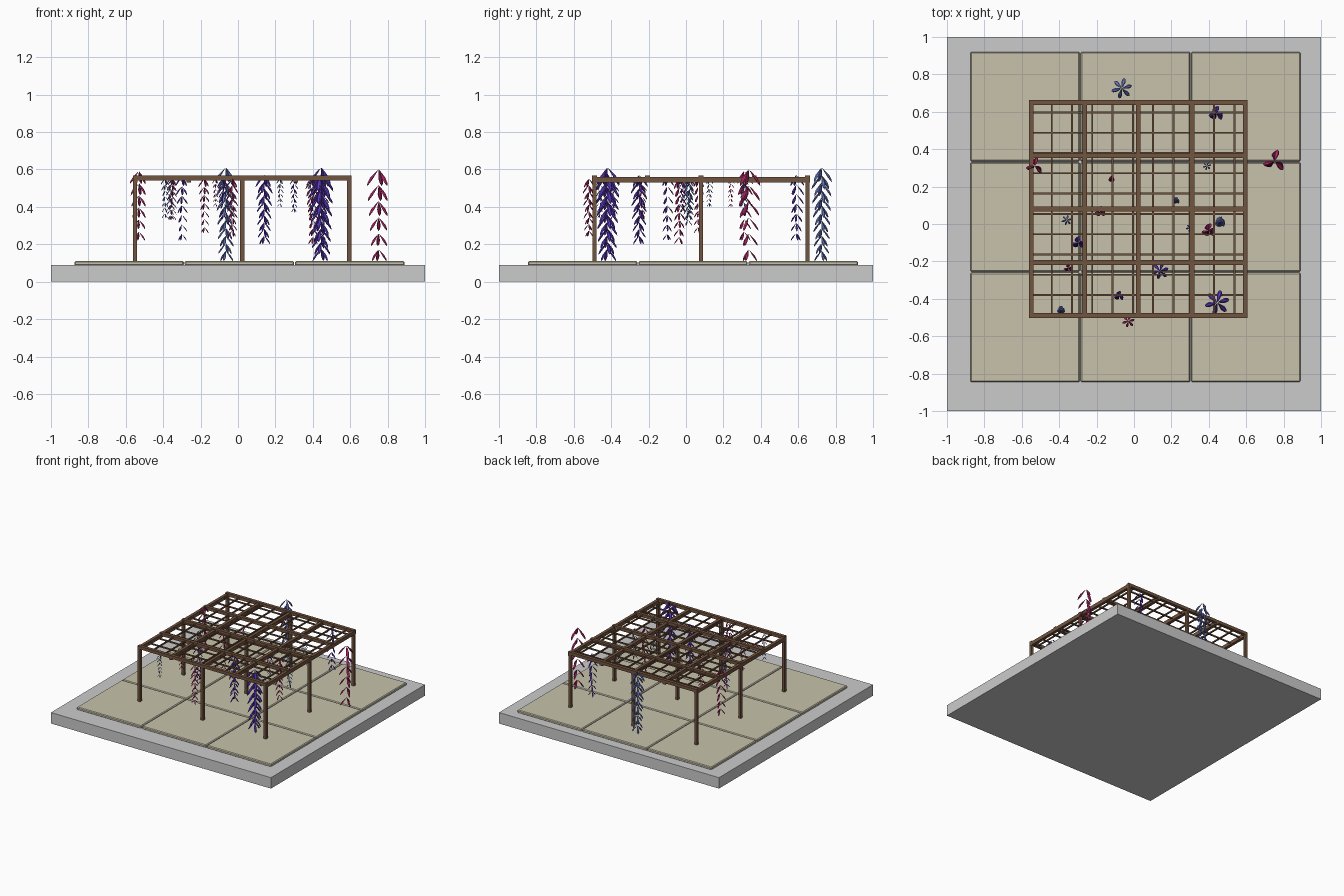
import bpy, bmesh, math
from mathutils import Vector, Matrix

if "Cube" in bpy.data.objects:
    bpy.data.objects.remove(bpy.data.objects["Cube"])


def material(name, rgb):
    m = bpy.data.materials.new(name)
    m.diffuse_color = (*rgb, 1)
    m.use_nodes = True
    m.node_tree.nodes["Principled BSDF"].inputs["Base Color"].default_value = m.diffuse_color
    return m


STONE = material("stone", (0.57, 0.54, 0.41))
WOOD = material("wood", (0.17, 0.09, 0.05))
PINK = material("pink", (0.60, 0.03, 0.20))
VIOLET = material("violet", (0.13, 0.05, 0.62))
BLUE = material("blue", (0.17, 0.23, 0.65))


def finish(name, bm, mat=None):
    me = bpy.data.meshes.new(name)
    bmesh.ops.recalc_face_normals(bm, faces=bm.faces)
    bm.to_mesh(me)
    bm.free()
    ob = bpy.data.objects.new(name, me)
    bpy.context.collection.objects.link(ob)
    if mat:
        me.materials.append(mat)
    return ob


def boxes(name, items, mat=None):
    """items: (x0, x1, y0, y1, z0, z1)"""
    bm = bmesh.new()
    for x0, x1, y0, y1, z0, z1 in items:
        mid = Matrix.Translation(((x0 + x1) / 2, (y0 + y1) / 2, (z0 + z1) / 2))
        bmesh.ops.create_cube(bm, size=1, matrix=mid @ Matrix.Diagonal((x1 - x0, y1 - y0, z1 - z0, 1)))
    return finish(name, bm, mat)


# Ground slab and 3 x 3 paving
boxes("ground_slab", [(-1, 1, -1, 1, 0, 0.09)])
tiles = []
for i in range(3):
    for j in range(3):
        x, y = -0.875 + 0.59 * i, -0.845 + 0.59 * j
        tiles.append((x, x + 0.585, y, y + 0.585, 0.085, 0.11))
paving = boxes("paving_tiles", tiles, STONE)
bev = paving.modifiers.new("bevel", 'BEVEL')
bev.width, bev.segments = 0.006, 1

# Pergola posts
X0, X1, Y0, Y1 = -0.55, 0.595, -0.49, 0.65
CX, CY = (X0 + X1) / 2, (Y0 + Y1) / 2
h = 0.011
boxes("posts", [(x - h, x + h, y - h, y + h, 0.10, 0.55)
                for x in (X0, CX, X1) for y in (Y0, CY, Y1)], WOOD)

# Main beams, crossing in two layers
xs = [X0 + (X1 - X0) * i / 4 for i in range(5)]
ys = [Y0 + (Y1 - Y0) * i / 4 for i in range(5)]
boxes("cross_beams", [(X0 - 0.012, X1 + 0.012, y - 0.013, y + 0.013, 0.542, 0.567) for y in ys], WOOD)
boxes("long_beams", [(x - 0.012, x + 0.012, Y0 - 0.012, Y1 + 0.012, 0.53, 0.56) for x in xs], WOOD)

# Fine lattice
t = 0.005
boxes("lattice_bars_y", [(x - t, x + t, Y0, Y1, 0.547, 0.557)
                         for x in [-0.44 + 0.1085 * i for i in range(10)]], WOOD)
boxes("lattice_bars_x", [(X0, X1, y - t, y + t, 0.541, 0.551)
                         for y in [-0.38 + 0.1085 * i for i in range(10)]], WOOD)


def petal(bm, origin, angle, size):
    """Drooping teardrop petal, pointed at both ends"""
    prof = [(0.25, 0.28, 0.08), (0.6, 0.72, 0.17), (0.85, 1.1, 0.12)]
    rot = Matrix.Rotation(angle, 3, 'Z')

    def place(v):
        return bm.verts.new(origin + rot @ (Vector(v) * size))
    start, tip = place((0.02, 0, 0)), place((0.95, 0, -1.3))
    rings = []
    for r, d, w in prof:
        rings.append([place((r + 0.4 * w * math.sin(a) * 1.2, w * 1.1 * math.cos(a), -d + 0.4 * w * math.sin(a)))
                      for a in [k * math.pi / 3 for k in range(6)]])
    for k in range(6):
        n = (k + 1) % 6
        bm.faces.new((start, rings[0][k], rings[0][n]))
        for a, b in zip(rings, rings[1:]):
            bm.faces.new((a[k], b[k], b[n], a[n]))
        bm.faces.new((rings[-1][k], tip, rings[-1][n]))


def cluster(name, x, y, top, bottom, radius, rows, mat, turn=60):
    """Whorls of three petals stacked down a hanging raceme"""
    bm = bmesh.new()
    for i in range(rows):
        f = i / (rows - 1)
        size = radius * (1.0 - 0.3 * f)
        z = top + (bottom + 1.3 * radius * 0.7 - top) * f
        for k in range(3):
            petal(bm, Vector((x, y, z)), math.radians(75 + 120 * k + turn * i), size)
    finish(name, bm, mat)


# Hanging flowers: x, y, top, bottom, radius, rows, colour, turn
flowers = [
    (-0.065, 0.725, 0.61, 0.11, 0.06, 12, BLUE, 60),
    (0.445, -0.42, 0.61, 0.11, 0.072, 13, VIOLET, 60),
    (0.752, 0.335, 0.60, 0.11, 0.068, 6, PINK, 5),
    (-0.53, 0.31, 0.59, 0.22, 0.052, 6, PINK, 5),
    (0.44, 0.59, 0.57, 0.22, 0.045, 7, VIOLET, 10),
    (0.14, -0.25, 0.57, 0.20, 0.05, 10, VIOLET, 60),
    (-0.30, -0.10, 0.56, 0.22, 0.038, 7, VIOLET, 10),
    (0.40, -0.035, 0.55, 0.20, 0.042, 8, PINK, 10),
    (-0.03, -0.52, 0.55, 0.24, 0.036, 9, PINK, 60),
    (-0.18, 0.065, 0.55, 0.26, 0.034, 7, PINK, 10),
    (-0.36, 0.02, 0.55, 0.33, 0.03, 8, BLUE, 60),
    (-0.35, -0.235, 0.55, 0.33, 0.028, 7, PINK, 10),
    (-0.39, -0.46, 0.55, 0.34, 0.025, 7, BLUE, 20),
    (-0.08, -0.385, 0.55, 0.33, 0.03, 7, VIOLET, 10),
    (0.39, 0.31, 0.55, 0.35, 0.025, 8, BLUE, 60),
    (0.46, 0.01, 0.55, 0.30, 0.033, 8, BLUE, 20),
    (0.30, -0.02, 0.55, 0.37, 0.024, 7, VIOLET, 60),
    (0.225, 0.125, 0.55, 0.40, 0.022, 6, BLUE, 20),
    (-0.12, 0.24, 0.55, 0.40, 0.02, 6, PINK, 20),
]
for i, f in enumerate(flowers):
    cluster(f"hanging_flower_{i + 1}", *f)
